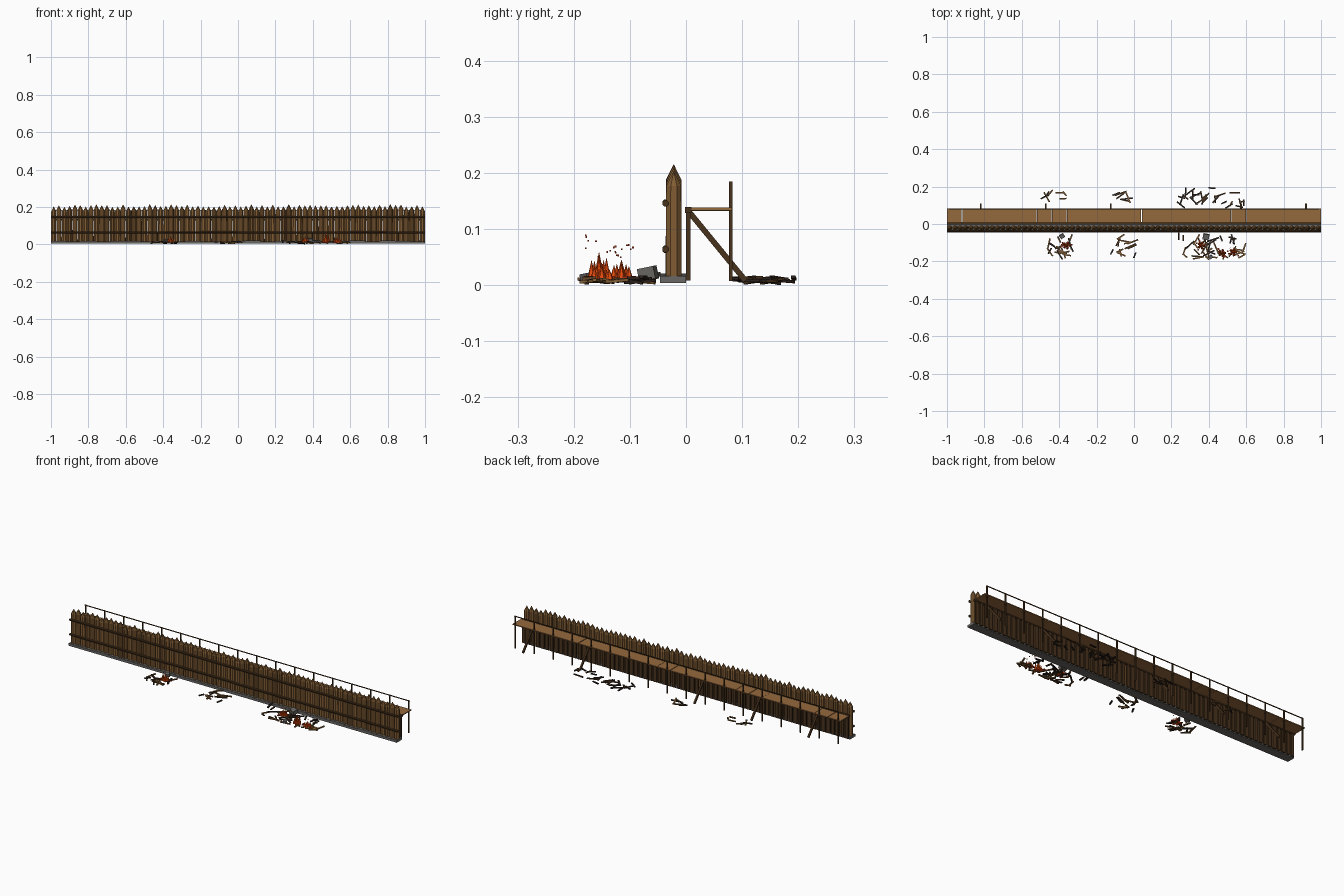
import bpy, bmesh, math, random
from mathutils import Vector, Matrix

random.seed(7)
cube = bpy.data.objects.get("Cube")
if cube:
    bpy.data.objects.remove(cube)


def material(name, r, g, b):
    m = bpy.data.materials.new(name)
    m.use_nodes = True
    m.diffuse_color = (r, g, b, 1)
    m.node_tree.nodes["Principled BSDF"].inputs["Base Color"].default_value = (r, g, b, 1)
    return m


LOG, LOG_DARK, BEAM, DECK, STONE, CHAR, FLAME, EMBER = range(8)
MATS = [
    material("log wood", 0.22, 0.108, 0.034),
    material("weathered log wood", 0.155, 0.075, 0.024),
    material("dark beam wood", 0.065, 0.032, 0.012),
    material("deck wood", 0.30, 0.142, 0.048),
    material("stone grey", 0.14, 0.135, 0.125),
    material("charred wood", 0.024, 0.015, 0.011),
    material("flame orange", 0.85, 0.075, 0.004),
    material("ember red", 0.40, 0.03, 0.006),
]


class Part:
    """Collects primitives into one flat-shaded object."""

    def __init__(self, name):
        self.name, self.bm = name, bmesh.new()

    def paint(self, verts, mat):
        for f in {f for v in verts for f in v.link_faces}:
            f.material_index = mat

    def box(self, centre, size, mat, rot=None):
        m = Matrix.Translation(centre) @ (rot or Matrix()) @ Matrix.Diagonal((*size, 1))
        self.paint(bmesh.ops.create_cube(self.bm, size=1, matrix=m)["verts"], mat)

    def beam(self, a, b, width, depth, mat):
        a, b = Vector(a), Vector(b)
        rot = (b - a).to_track_quat('X', 'Z').to_matrix().to_4x4()
        self.box((a + b) / 2, ((b - a).length, width, depth), mat, rot)

    def cone(self, base, r1, r2, height, sides, mat, turn=0, lean=0):
        m = (Matrix.Translation(base) @ Matrix.Rotation(lean, 4, 'Y') @ Matrix.Rotation(turn, 4, 'Z')
             @ Matrix.Translation((0, 0, height / 2)))
        self.paint(bmesh.ops.create_cone(self.bm, cap_ends=True, segments=sides, radius1=r1,
                                         radius2=r2, depth=height, matrix=m)["verts"], mat)

    def finish(self):
        mesh = bpy.data.meshes.new(self.name)
        for m in MATS:
            mesh.materials.append(m)
        self.bm.to_mesh(mesh)
        self.bm.free()
        bpy.context.collection.objects.link(bpy.data.objects.new(self.name, mesh))


def spread(v, amount):
    return v + random.uniform(-amount, amount)


# Stone footing
footing = Part("stone_footing")
for i in range(25):
    top = random.uniform(0.016, 0.021)
    footing.box((-0.96 + 0.08 * i, -0.023, (top + 0.004) / 2), (0.08, 0.046, top - 0.004), STONE)
footing.finish()

# Sharpened log wall, with a lining of dark boards below the walkway
wall, lining = Part("palisade_logs"), Part("wall_lining")
COUNT = 70
for i in range(COUNT):
    x = -0.9857 + i * 1.9714 / (COUNT - 1)
    shoulder = random.uniform(0.174, 0.189)
    mat = random.choice((LOG, LOG, LOG, LOG_DARK))
    turn = math.pi / 8 + spread(0, 0.1)
    wall.cone((x, -0.022, 0.012), 0.0150, 0.0144, shoulder - 0.012, 8, mat, turn)
    wall.cone((x, -0.022, shoulder), 0.0144, 0.0005, random.uniform(0.024, 0.027), 8, mat, turn)
    lining.box((x, 0.004, 0.07), (random.uniform(0.015, 0.024), 0.008, 0.124), BEAM)
wall.finish()
lining.finish()

# Round wales across the front
wales = Part("front_wales")
for z in (0.064, 0.146):
    for i in range(10):
        wales.cone((-1 + 0.2 * i, -0.0365, spread(z, 0.001)), 0.006, 0.006, 0.2, 8, BEAM,
                   math.pi / 8, math.pi / 2)
wales.finish()

# Walkway boards: open gaps at some seams, fine lines at the others
deck = Part("walkway_deck")
seams = [-1, -0.92, -0.84, -0.52, -0.44, -0.36, 0.04, 0.12, 0.52, 0.6, 1]
open_seams = (-0.92, -0.44, 0.04, 0.6)
for a, b in zip(seams, seams[1:]):
    a += 0.002 if a in open_seams else 0.0005
    b -= 0.002 if b in open_seams else 0.0005
    deck.box(((a + b) / 2, 0.0435, spread(0.1355, 0.0005)), (b - a, 0.077, 0.005), DECK)
deck.finish()

# Frame under and behind the walkway
frame = Part("walkway_frame")
frame.box((0, 0.004, 0.134), (2, 0.011, 0.011), BEAM)
for i in range(18):
    frame.box((-0.985 + 0.1159 * i, 0.080, 0.096), (0.006, 0.006, 0.178), BEAM)
for x in (-0.82, -0.472, -0.125, 0.572, 0.92):
    frame.beam((x, 0.006, 0.130), (x, 0.106, 0.008), 0.009, 0.010, BEAM)
frame.finish()

rail = Part("guard_rail")
rail.box((0, 0.080, 0.183), (1.98, 0.004, 0.004), BEAM)
rail.finish()


# Broken timber scattered on both sides: count, x range, y range, woods
def scatter(name, groups):
    part = Part(name)
    for count, x0, x1, y0, y1, woods in groups:
        for _ in range(count):
            half = random.uniform(0.014, 0.034)
            angle = random.uniform(0, math.pi)
            dx, dy = half * math.cos(angle), half * math.sin(angle)
            x = random.uniform(x0 + abs(dx), x1 - abs(dx))
            y = random.uniform(y0 + abs(dy), max(y0 + abs(dy), y1 - abs(dy)))
            z, tilt = random.uniform(0.006, 0.013), spread(0, 0.003)
            part.beam((x - dx, y - dy, z - tilt), (x + dx, y + dy, z + tilt), 0.008, 0.005,
                      random.choice(woods))
    part.finish()


MIXED = (CHAR, BEAM, LOG_DARK, LOG)
BURNT = (CHAR, CHAR, CHAR, BEAM)
scatter("front_debris", [(18, -0.47, -0.32, -0.19, -0.05, MIXED),
                         (13, -0.14, 0.03, -0.19, -0.05, MIXED),
                         (38, 0.26, 0.60, -0.195, -0.05, MIXED)])
scatter("back_debris", [(7, -0.50, -0.35, 0.10, 0.185, MIXED),
                        (6, -0.14, 0.0, 0.11, 0.185, MIXED),
                        (28, 0.22, 0.62, 0.08, 0.198, BURNT)])

# Fallen brace leaning out of the footing
brace = Part("fallen_brace")
brace.beam((0.24, -0.045, 0.02), (0.24, -0.085, 0.01), 0.008, 0.008, CHAR)
brace.finish()

# Loose stones
stones = Part("loose_stones")
for x, y, s in ((0.385, -0.068, 0.030), (-0.385, -0.065, 0.022), (0.41, -0.176, 0.018)):
    rot = Matrix.Rotation(0.2, 4, 'X') @ Matrix.Rotation(spread(0, 0.8), 4, 'Z')
    stones.box((x, y, 0.006 + s / 2), (s * 1.1, s, s * 0.75), STONE, rot)
stones.finish()

# Fires and drifting embers: x, y, height
fires, embers = Part("fires"), Part("embers")
for x, y, h in ((0.47, -0.155, 0.05), (0.36, -0.115, 0.034), (-0.36, -0.115, 0.036), (0.53, -0.15, 0.03)):
    fires.cone((x, y, 0.01), 0.010, 0, h, 6, FLAME)
    for i in range(5):
        a = i * math.tau / 5
        fires.cone((x + 0.014 * math.cos(a), y + 0.014 * math.sin(a), 0.01), 0.008, 0,
                   h * random.uniform(0.55, 0.85), 6, FLAME, a)
    for _ in range(5):
        spot = (spread(x, 0.025), spread(y, 0.025), random.uniform(h + 0.012, h + 0.04))
        embers.box(spot, (0.003, 0.003, 0.003), EMBER)
        embers.box((spread(x, 0.03), spread(y, 0.025), 0.014), (0.008, 0.008, 0.005), EMBER)
fires.finish()
embers.finish()
